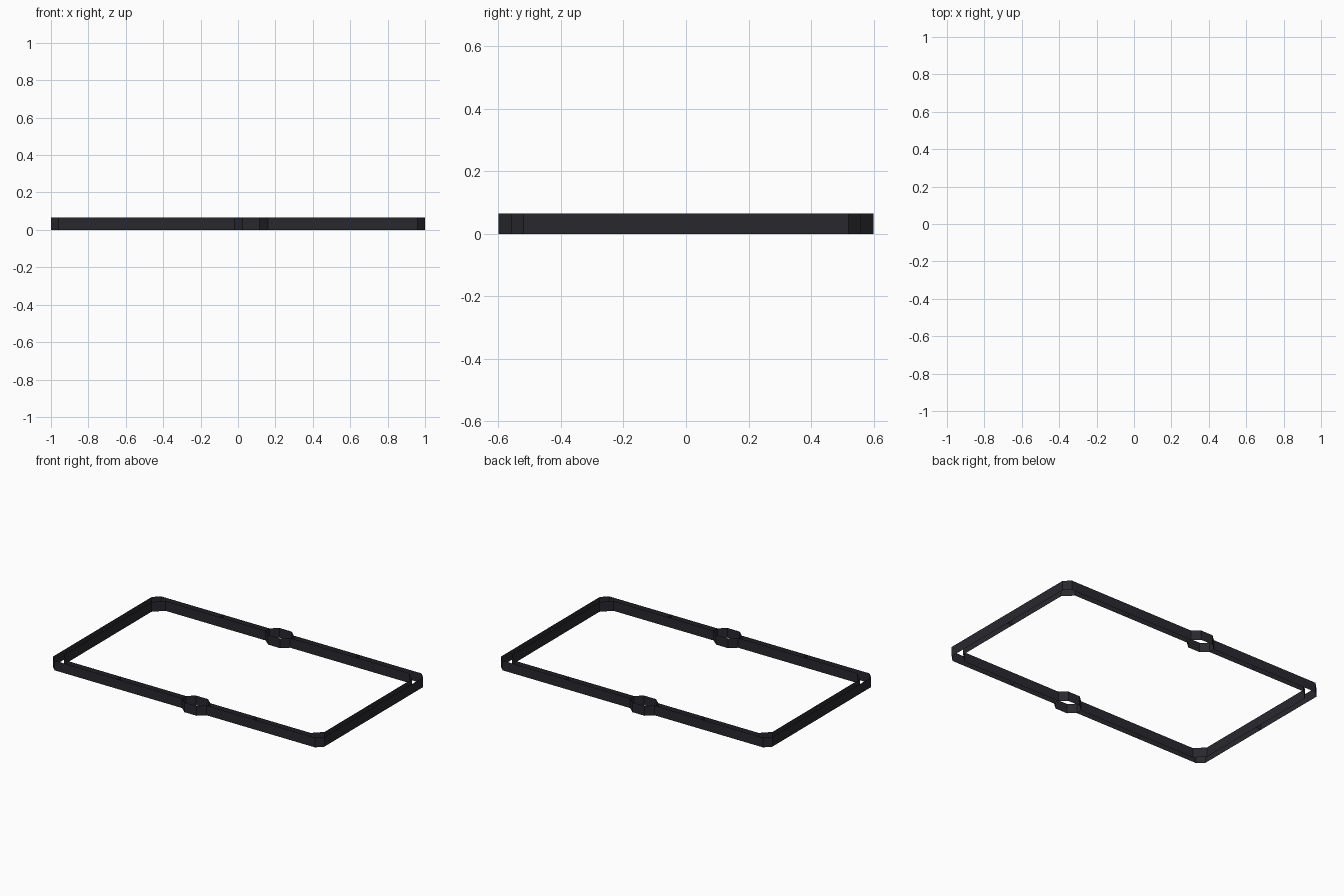
import bpy, bmesh

if "Cube" in bpy.data.objects:
    bpy.data.objects.remove(bpy.data.objects["Cube"])

H = 0.065      # wall height
BUMP_X = 0.07  # front housing is right of centre, the back one is its half-turn copy

mat = bpy.data.materials.new("charcoal")
mat.diffuse_color = (0.022, 0.021, 0.027, 1)
mat.use_nodes = True
mat.node_tree.nodes["Principled BSDF"].inputs["Base Color"].default_value = mat.diffuse_color


def sheet_object(name, paths):
    """Vertical open sheets of height H along 2D paths."""
    bm = bmesh.new()
    for pts, closed in paths:
        lo = [bm.verts.new((x, y, 0)) for x, y in pts]
        hi = [bm.verts.new((x, y, H)) for x, y in pts]
        n = len(pts)
        for i in range(n if closed else n - 1):
            j = (i + 1) % n
            bm.faces.new((lo[i], lo[j], hi[j], hi[i]))
    me = bpy.data.meshes.new(name)
    bm.to_mesh(me)
    bm.free()
    me.materials.append(mat)
    ob = bpy.data.objects.new(name, me)
    bpy.context.collection.objects.link(ob)
    return ob


def turned(pts):
    return pts + [(-x, -y) for x, y in pts]


def ring(x, y, chamfer, bulge):
    """Chamfered rectangle with an angular bulge on the front and back side."""
    half = [(-x, -y + chamfer), (-x + chamfer, -y),
            (BUMP_X - 0.09, -y), (BUMP_X - 0.045, -y - bulge),
            (BUMP_X + 0.045, -y - bulge), (BUMP_X + 0.09, -y),
            (x - chamfer, -y), (x, -y + chamfer)]
    return turned(half)


# outer and inner faces of the hollow frame
outer = sheet_object("outer_wall", [(ring(1.0, 0.56, 0.04, 0.04), True)])
inner_pts = ring(0.96, 0.52, 0.06, -0.04)
sheet_object("inner_wall", [(inner_pts[::-1], True)])

# upright partitions between the two walls
cuts = []
for s in (-1, 1):
    for x in (-0.5, BUMP_X - 0.09, BUMP_X + 0.09, 0.5):
        cuts.append(([(s * x, -s * 0.56), (s * x, -s * 0.52)], False))
    cuts.append(([(s * 0.96, 0), (s * 1.0, 0)], False))
sheet_object("partitions", cuts)
